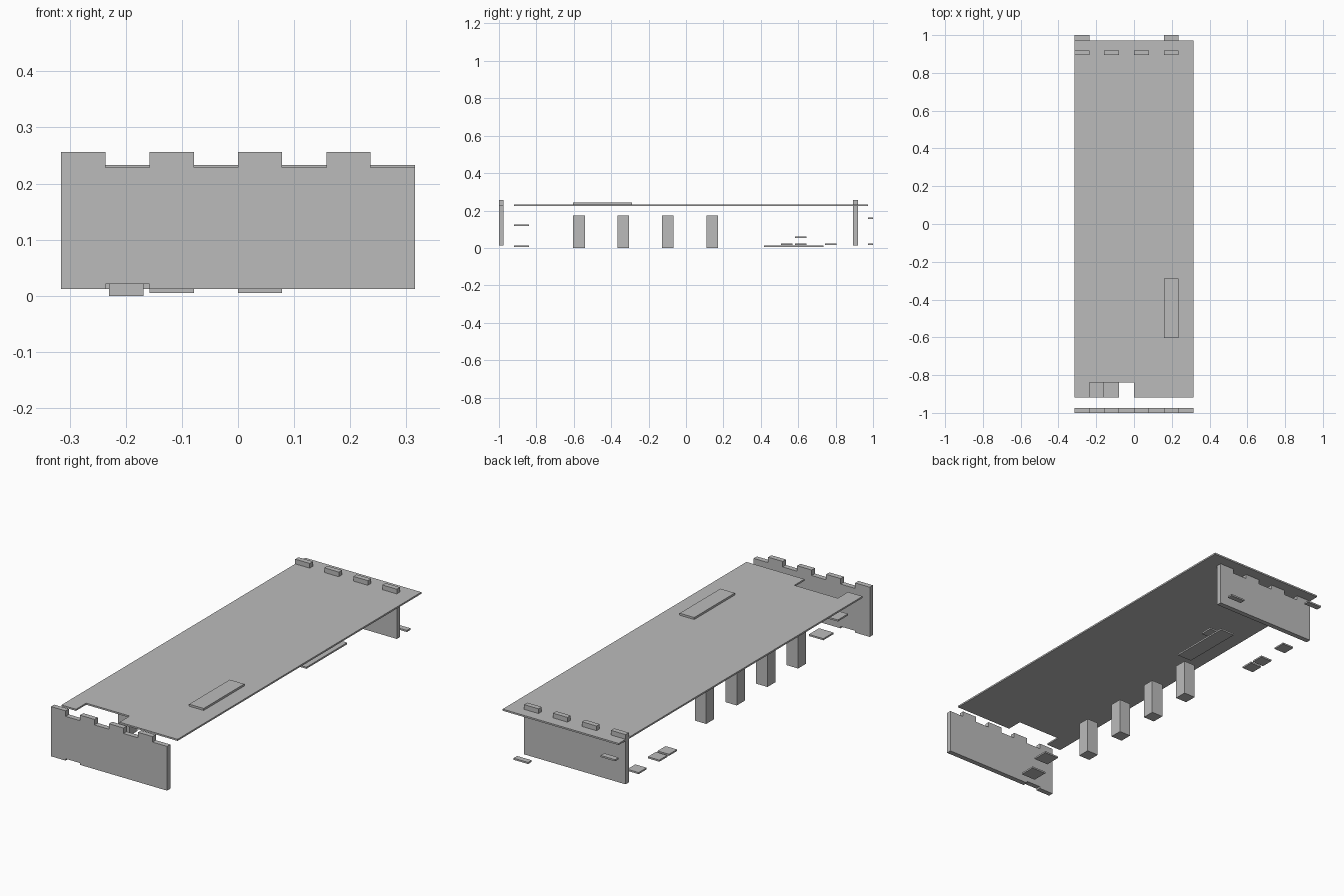
import bpy, bmesh

if "Cube" in bpy.data.objects:
    bpy.data.objects.remove(bpy.data.objects["Cube"])

U = 0.0788          # module width
HALF = 4 * U        # half the building width

grey = bpy.data.materials.new("light grey")
grey.diffuse_color = (0.5, 0.5, 0.5, 1)
grey.use_nodes = True
grey.node_tree.nodes["Principled BSDF"].inputs["Base Color"].default_value = grey.diffuse_color


def prism(name, outline, axis, lo, hi):
    """Extrude an outline along y (points are x,z) or z (points are x,y)."""
    bm = bmesh.new()
    pts = [(a, lo, b) if axis == 'y' else (a, b, lo) for a, b in outline]
    face = bm.faces.new([bm.verts.new(p) for p in pts])
    new = bmesh.ops.extrude_face_region(bm, geom=[face])["geom"]
    verts = [v for v in new if isinstance(v, bmesh.types.BMVert)]
    shift = (0, hi - lo, 0) if axis == 'y' else (0, 0, hi - lo)
    bmesh.ops.translate(bm, verts=verts, vec=shift)
    bmesh.ops.recalc_face_normals(bm, faces=bm.faces)
    mesh = bpy.data.meshes.new(name)
    bm.to_mesh(mesh)
    bm.free()
    mesh.materials.append(grey)
    obj = bpy.data.objects.new(name, mesh)
    bpy.context.collection.objects.link(obj)
    return obj


def box(name, x0, x1, y0, y1, z0, z1):
    return prism(name, [(x0, y0), (x1, y0), (x1, y1), (x0, y1)], 'z', z0, z1)


def battlements(base, top, last):
    """Crenellated top edge from left to right, one step per module."""
    pts = []
    for i in range(last):
        z = base if i % 2 else top
        pts += [(-HALF + i * U, z), (-HALF + (i + 1) * U, z)]
    return pts


# front wall with battlements and a small drain notch at the bottom
prism("front_wall", battlements(0.229, 0.256, 8) + [
    (HALF, 0.012), (-2 * U, 0.012), (-2 * U, 0.021),
    (-3 * U, 0.021), (-3 * U, 0.012), (-HALF, 0.012)], 'y', -1.0, -0.975)

# back wall, one module narrower, its teeth rising through the roof
prism("back_wall", battlements(0.203, 0.256, 7) + [
    (3 * U, 0.012), (-HALF, 0.012)], 'y', 0.894, 0.919)

# roof slab with a notch in its front edge
prism("roof", [
    (-HALF, -0.919), (-3 * U, -0.919), (-3 * U, -0.84), (0, -0.84),
    (0, -0.919), (HALF, -0.919), (HALF, 0.972), (-HALF, 0.972)],
    'z', 0.225, 0.233)
box("roof_strip", 2 * U, 3 * U, -0.604, -0.289, 0.233, 0.243)

# row of pillars
for i in range(4):
    y = -0.572 + i * 0.2375
    box("pillar", -0.23, -0.168, y - 0.031, y + 0.031, 0, 0.174)

# flat plates by the front notch
box("front_upper_plate", -3 * U, -2 * U, -0.919, -0.84, 0.118, 0.126)
box("front_lower_plate", -2 * U, -U, -0.919, -0.84, 0.005, 0.013)

# long floor strip and the small plate above it
box("floor_strip", 0, U, 0.418, 0.734, 0.005, 0.013)
box("raised_plate", 0.5 * U - 0.031, 0.5 * U + 0.031, 0.583, 0.645, 0.052, 0.06)

# small ground plates along the left side
for y in (0.539, 0.614, 0.774):
    box("ground_plate", -3.5 * U - 0.031, -3.5 * U + 0.031,
        y - 0.031, y + 0.031, 0.016, 0.024)

# ledges behind the back wall
box("back_upper_ledge", -HALF, -3 * U, 0.972, 1.0, 0.156, 0.164)
box("back_lower_ledge", 2 * U, 3 * U, 0.972, 1.0, 0.016, 0.024)
